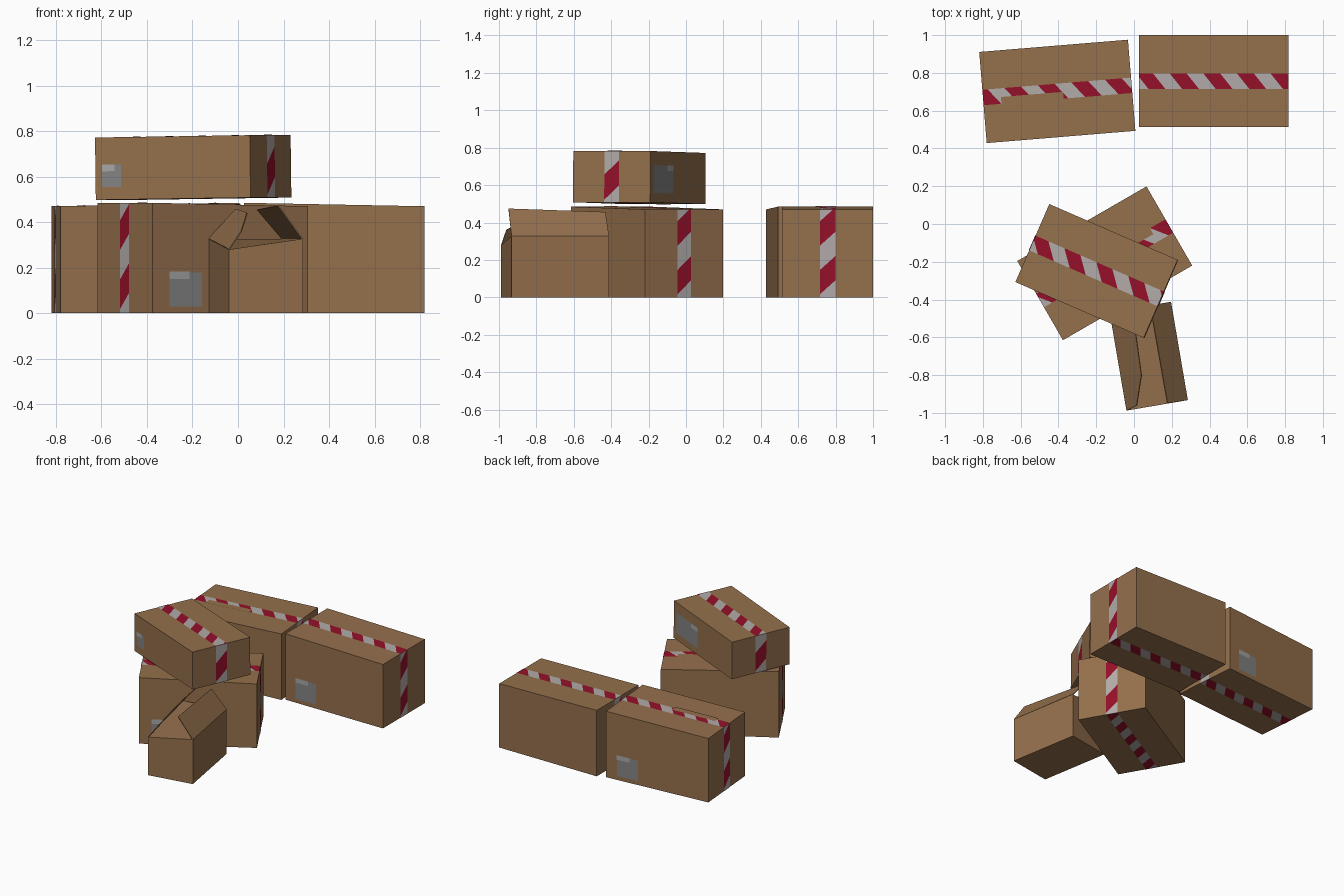
import bpy, bmesh, math
from mathutils import Vector, Matrix

if "Cube" in bpy.data.objects:
    bpy.data.objects.remove(bpy.data.objects["Cube"])


def mat(name, c):
    m = bpy.data.materials.new(name)
    m.diffuse_color = (*c, 1)
    m.use_nodes = True
    m.node_tree.nodes["Principled BSDF"].inputs["Base Color"].default_value = m.diffuse_color
    return m


CARD = mat("cardboard brown", (0.30, 0.162, 0.073))
RED = mat("tape red", (0.30, 0.005, 0.022))
WHITE = mat("tape white", (0.44, 0.41, 0.40))
GREY = mat("label grey", (0.235, 0.235, 0.235))
PALE = mat("label pale grey", (0.39, 0.39, 0.39))


def finish(bm, name, mats, world):
    me = bpy.data.meshes.new(name)
    bm.to_mesh(me)
    bm.free()
    for m in mats:
        me.materials.append(m)
    ob = bpy.data.objects.new(name, me)
    bpy.context.collection.objects.link(ob)
    ob.matrix_world = world
    return ob


def quad(bm, o, u, v, mi=0):
    f = bm.faces.new([bm.verts.new(p) for p in (o, o + u, o + u + v, o + v)])
    f.material_index = mi
    return f


def patch(name, m, o, u, v, world):
    bm = bmesh.new()
    quad(bm, Vector(o), Vector(u), Vector(v))
    return finish(bm, name, [m], world)


def tape(name, o, u, v, period, phase, slant, world):
    """Strip from corner o along u, width v, cut into slanted red and white bands."""
    o, u, v = Vector(o), Vector(u), Vector(v)
    L, W = u.length, v.length
    bm = bmesh.new()
    quad(bm, Vector((0, 0, 0)), Vector((L, 0, 0)), Vector((0, W, 0)))
    half = period / 2
    for k in range(-6, int(L / half) + 8):
        bmesh.ops.bisect_plane(bm, geom=bm.verts[:] + bm.edges[:] + bm.faces[:],
                               plane_co=(phase + k * half, 0, 0), plane_no=(1, slant, 0))
    for f in bm.faces:
        c = f.calc_center_median()
        f.material_index = math.floor((c.x + slant * c.y - phase) / half) % 2
    for p in bm.verts:
        p.co = o + u * (p.co.x / L) + v * (p.co.y / W)
    return finish(bm, name, [RED, WHITE], world)


def carton(name, L, W, H, rise, world, tw=0.082, big_label=True, loose_flap=False):
    """Closed box on local z=0, top higher by `rise` at -x, taped all round."""
    x, y, e = L / 2, W / 2, 0.002
    bm = bmesh.new()
    bmesh.ops.create_cube(bm, size=1)
    for v in bm.verts:
        top = v.co.z > 0
        v.co = (v.co.x * L, v.co.y * W, 0 if not top else H + (rise if v.co.x < 0 else 0))
    finish(bm, name, [CARD], world)
    t, k = tw / 2, tw / 0.082
    tape(name + "_tape_top", (-x, -t, H + rise + e), (L, 0, -rise), (0, tw, 0),
         0.178 * k, 0.05, 0.8, world)
    tape(name + "_tape_bottom", (-x, t, -e * 0.4), (L, 0, 0), (0, -tw, 0),
         0.178 * k, 0.05, 0.8, world)
    tape(name + "_tape_right_end", (x + e, t, 0), (0, 0, H), (0, -tw, 0),
         0.26 * k, 0.09, 0.9, world)
    tape(name + "_tape_left_end", (-x - e, -t, 0), (0, 0, H + rise), (0, tw, 0),
         0.26 * k, 0.09, 0.9, world)
    if big_label:
        lx = -x + 0.085
        patch(name + "_label", GREY, (lx, -y - e, 0.03), (0.165, 0, 0), (0, 0, 0.15), world)
        patch(name + "_label_corner", PALE, (lx, -y - 2 * e, 0.15),
              (0.1, 0, 0), (0, 0, 0.033), world)
    if loose_flap:
        # flap edge lying over half of the tape
        patch(name + "_flap_edge", CARD, (-0.03, 0.005, H + rise * 0.54 + 2.5 * e),
              (0.33, 0, -rise * 0.42), (0, 0.05, 0), world)


def place(x, y, z, deg, tilt=0):
    return (Matrix.Translation((x, y, z)) @ Matrix.Rotation(math.radians(deg), 4, 'Z')
            @ Matrix.Rotation(math.radians(tilt), 4, 'Y'))


# three equal large cartons
carton("back_right_carton", 0.793, 0.487, 0.47, 0.015, place(0.4225, 0.757, 0, 0))
carton("back_left_carton", 0.79, 0.484, 0.47, 0.015, place(-0.406, 0.702, 0, 184.7),
       loose_flap=True)
carton("lower_carton", 0.79, 0.484, 0.47, 0.015, place(-0.155, -0.208, 0, 30),
       loose_flap=True)

# smaller carton resting on the lower one, slightly tilted
wd = place(-0.195, -0.25, 0.503, -23.5, -0.8)
carton("upper_carton", 0.741, 0.45, 0.274, 0, wd, tw=0.085, big_label=False)
patch("upper_front_label", GREY, (-0.338, -0.227, 0.055), (0.09, 0, 0), (0, 0, 0.1), wd)
patch("upper_front_label_corner", PALE, (-0.338, -0.228, 0.125), (0.06, 0, 0), (0, 0, 0.03), wd)
patch("upper_back_label", GREY, (0.335, 0.227, 0.05), (-0.27, 0, 0), (0, 0, 0.15), wd)
patch("upper_back_label_corner", PALE, (0.15, 0.228, 0.17), (-0.085, 0, 0), (0, 0, 0.03), wd)

# small opened carton with lifted long flaps
we = place(0.078, -0.70, 0, 9.7)
bm = bmesh.new()
bmesh.ops.create_cube(bm, size=1)
for v in bm.verts:
    top = v.co.z > 0
    low = v.co.x < 0 and v.co.y < 0
    v.co = (v.co.x * 0.33, v.co.y * 0.528, (0.28 if low else 0.327) if top else 0)
finish(bm, "open_carton", [CARD], we)


def flap(name, rim, edge):
    bm = bmesh.new()
    a = [bm.verts.new(p) for p in rim]
    b = [bm.verts.new(p) for p in edge]
    for i in range(len(a) - 1):
        bm.faces.new((a[i], a[i + 1], b[i + 1], b[i]))
    ob = finish(bm, name, [CARD], we)
    s = ob.modifiers.new("thickness", 'SOLIDIFY')
    s.thickness = 0.005
    s.offset = 0


flap("open_carton_right_flap",
     [(0.163, -0.264, 0.325), (0.163, 0.264, 0.327)],
     [(0.055, -0.262, 0.473), (0.052, 0.264, 0.455)])
flap("open_carton_left_flap",
     [(-0.163, -0.264, 0.28), (-0.163, -0.09, 0.296), (-0.163, 0.13, 0.315), (-0.163, 0.264, 0.327)],
     [(-0.106, -0.246, 0.36), (-0.054, -0.092, 0.44), (-0.047, 0.13, 0.452), (-0.045, 0.264, 0.455)])
